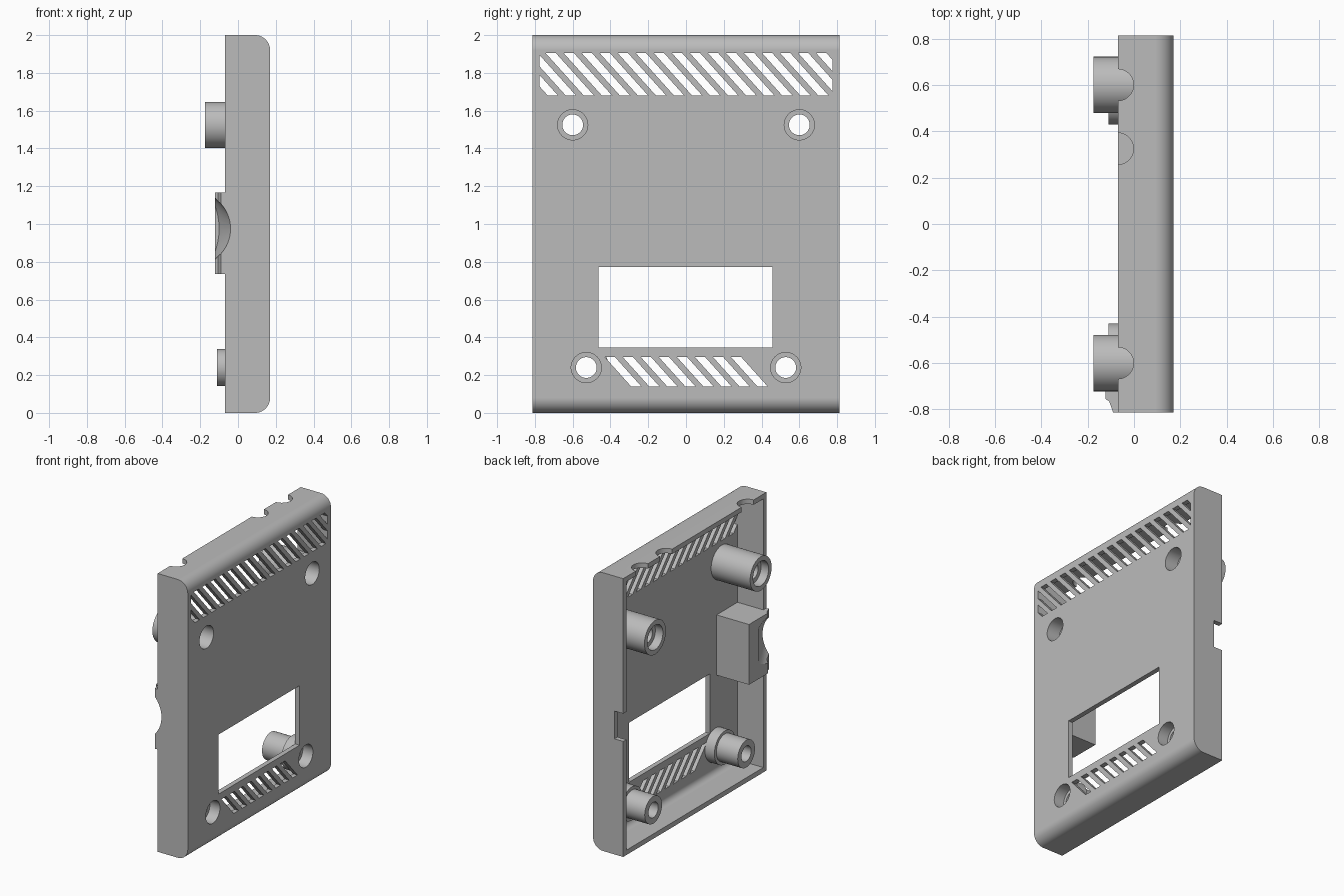
import bpy, bmesh, math
from mathutils import Vector

if "Cube" in bpy.data.objects:
    bpy.data.objects.remove(bpy.data.objects["Cube"])

grey = bpy.data.materials.new("plain grey")
grey.use_nodes = True
grey.diffuse_color = (0.5, 0.5, 0.5, 1)
grey.node_tree.nodes["Principled BSDF"].inputs["Base Color"].default_value = (0.5, 0.5, 0.5, 1)

HALF_Y, RIM, FACE, WALL = 0.813, -0.07, 0.17, 0.035


def make(name, bm):
    bmesh.ops.recalc_face_normals(bm, faces=bm.faces)
    mesh = bpy.data.meshes.new(name)
    bm.to_mesh(mesh)
    bm.free()
    mesh.materials.append(grey)
    ob = bpy.data.objects.new(name, mesh)
    bpy.context.collection.objects.link(ob)
    return ob


def extrude_faces(bm, faces, vec):
    out = bmesh.ops.extrude_face_region(bm, geom=faces, use_keep_orig=True)
    moved = [v for v in out["geom"] if isinstance(v, bmesh.types.BMVert)]
    bmesh.ops.translate(bm, verts=moved, vec=vec)


def prism(name, points, vec):
    bm = bmesh.new()
    face = bm.faces.new([bm.verts.new(p) for p in points])
    extrude_faces(bm, [face], Vector(vec))
    return make(name, bm)


def box(name, x, y, z):
    pts = [(x[0], y[0], z[0]), (x[1], y[0], z[0]), (x[1], y[1], z[0]), (x[0], y[1], z[0])]
    return prism(name, pts, (0, 0, z[1] - z[0]))


def rod(name, centre, radius, axis, length):
    """Cylinder starting at centre and running along x or z."""
    pts = []
    for i in range(48):
        a = math.tau * i / 48
        u, v = radius * math.cos(a), radius * math.sin(a)
        pts.append(Vector(centre) + (Vector((0, u, v)) if axis == "x" else Vector((u, v, 0))))
    return prism(name, pts, (length, 0, 0) if axis == "x" else (0, 0, length))


def boolean(target, tool, operation="DIFFERENCE"):
    tool.hide_render = True
    mod = target.modifiers.new("cut", "BOOLEAN")
    mod.operation, mod.object, mod.solver = operation, tool, "EXACT"
    bpy.context.view_layer.objects.active = target
    bpy.ops.object.modifier_apply(modifier=mod.name)
    bpy.data.objects.remove(tool)


def tray_profile(y, inset, open_x):
    """Side outline with both face edges rounded."""
    r, x1, z0, z1 = 0.08 - inset, FACE - inset, inset, 2 - inset
    pts = [(open_x, y, z0)]
    for cz, start in ((z0 + r, -90), (z1 - r, 0)):
        for i in range(13):
            a = math.radians(start + 90 * i / 12)
            pts.append((x1 - r + r * math.cos(a), y, cz + r * math.sin(a)))
    return pts + [(open_x, y, z1)]


def vent(name, z0, z1, centres, limit):
    """Slanted slots trimmed to a straight left and right limit."""
    bm = bmesh.new()
    lean, half = 0.45 * (z1 - z0), 0.027
    for c in centres:
        quad = ((c - lean - half, z1), (c - lean + half, z1), (c + lean + half, z0), (c + lean - half, z0))
        bm.faces.new([bm.verts.new((0.1, y, z)) for y, z in quad])
    for side in (-1, 1):
        bmesh.ops.bisect_plane(bm, geom=bm.verts[:] + bm.edges[:] + bm.faces[:],
                               plane_co=(0, side * limit, 0), plane_no=(0, side, 0), clear_outer=True)
    extrude_faces(bm, bm.faces[:], Vector((0.2, 0, 0)))
    return make(name, bm)


def lathe(name, profile, y, z):
    """Revolve (x, radius) points around an axis along x."""
    bm = bmesh.new()
    verts = [bm.verts.new((x, y, z + r)) for x, r in profile]
    edges = [bm.edges.new((verts[i - 1], verts[i])) for i in range(len(verts))]
    bmesh.ops.spin(bm, geom=verts + edges, cent=(0, y, z), axis=(1, 0, 0), angle=math.tau, steps=48)
    bmesh.ops.remove_doubles(bm, verts=bm.verts, dist=1e-4)
    return make(name, bm)


# Open tray with rounded top and bottom edges
shell = prism("shell", tray_profile(-HALF_Y, 0, RIM), (0, 2 * HALF_Y, 0))
inner_y = HALF_Y - WALL
boolean(shell, prism("hollow", tray_profile(-inner_y, WALL, -0.3), (0, 2 * inner_y, 0)))

# Socket block on one side wall, with a flared finger scoop
outline = [(0.15, -0.54), (-0.123, -0.54), (-0.123, -0.755), (-0.107, -0.765), (-0.09, -HALF_Y), (0.15, -HALF_Y)]
boolean(shell, prism("socket_block", [(x, y, 0.735) for x, y in outline], (0, 0, 0.433)), "UNION")
bm = bmesh.new()
for y, cx, r in ((-0.83, -0.213, 0.18), (-0.65, -0.45, 0.35)):
    for i in range(96):
        a = math.tau * i / 96
        bm.verts.new((cx + r * math.cos(a), y, 0.975 + r * math.sin(a)))
bmesh.ops.convex_hull(bm, input=bm.verts)
boolean(shell, make("scoop", bm))

# Face openings: window and slanted vents
boolean(shell, box("window", (0.05, 0.3), (-0.463, 0.457), (0.345, 0.773)))
boolean(shell, vent("upper_vent", 1.68, 1.905, [-0.615 + 0.0955 * i for i in range(-2, 17)], 0.775))
boolean(shell, vent("lower_vent", 0.14, 0.295, [-0.333 + 0.0955 * i for i in range(8)], 0.5))

# Rim notches: three half-round on top, one square on the side
for y in (-0.6, 0.325, 0.6):
    boolean(shell, rod("cable_notch", (RIM, y, 1.93), 0.068, "z", 0.2))
boolean(shell, box("side_notch", (-0.2, 0.0), (0.7, 0.9), (0.83, 1.03)))

# Screw posts with counterbored holes through the face
parts = [shell]
base = FACE - WALL
upper = [(base, 0.122), (-0.175, 0.122), (-0.175, 0.088), (-0.115, 0.088),
         (-0.115, 0.055), (0.07, 0.055), (0.07, 0.08), (base, 0.08)]
lower = [(base, 0.12), (0.06, 0.12), (0.06, 0.098), (-0.11, 0.098),
         (-0.11, 0.055), (0.09, 0.055), (0.09, 0.08), (base, 0.08)]
for level, profile, y, z in (("upper", upper, 0.6, 1.525), ("lower", lower, 0.528, 0.24)):
    for side, sign in (("left", 1), ("right", -1)):
        boolean(shell, rod("screw_hole", (0.1, sign * y, z), 0.08, "x", 0.2))
        parts.append(lathe(f"{level}_screw_post_{side}", profile, sign * y, z))

# Smooth the curves and keep the flats crisp
for ob in parts:
    bpy.ops.object.select_all(action="DESELECT")
    ob.select_set(True)
    bpy.context.view_layer.objects.active = ob
    bpy.ops.object.shade_smooth_by_angle(angle=math.radians(25))
    weighted = ob.modifiers.new("flat faces", "WEIGHTED_NORMAL")
    weighted.keep_sharp = True
